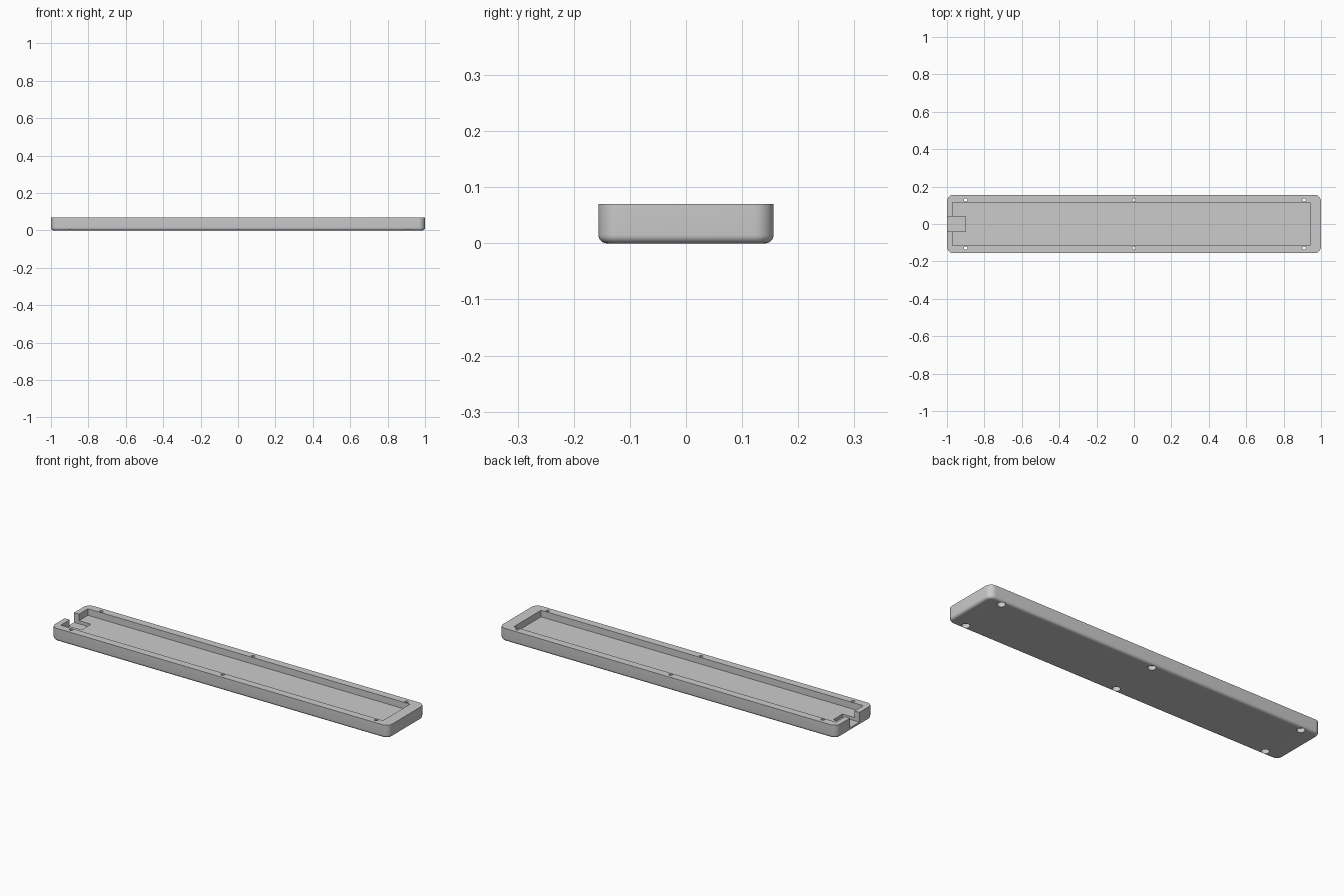
import bpy, bmesh, math

cube = bpy.data.objects.get("Cube")
if cube:
    bpy.data.objects.remove(cube, do_unlink=True)

HEIGHT = 0.07
FLOOR = 0.035

grey = bpy.data.materials.new("light_grey")
grey.use_nodes = True
grey.diffuse_color = (0.6, 0.6, 0.6, 1)
grey.node_tree.nodes["Principled BSDF"].inputs["Base Color"].default_value = (0.6, 0.6, 0.6, 1)


def add_object(name, bm):
    mesh = bpy.data.meshes.new(name)
    bm.to_mesh(mesh)
    bm.free()
    mesh.materials.append(grey)
    obj = bpy.data.objects.new(name, mesh)
    bpy.context.collection.objects.link(obj)
    return obj


def box(x, y, z):
    """Box spanning the given (low, high) ranges."""
    bm = bmesh.new()
    bmesh.ops.create_cube(bm, size=1)
    for v in bm.verts:
        for axis, (low, high) in enumerate((x, y, z)):
            v.co[axis] = low if v.co[axis] < 0 else high
    return bm


def cylinder(name, x, y, radius, low, high):
    bm = bmesh.new()
    bmesh.ops.create_cone(bm, cap_ends=True, segments=32, radius1=radius,
                          radius2=radius, depth=high - low)
    bmesh.ops.translate(bm, verts=bm.verts, vec=(x, y, (low + high) / 2))
    return add_object(name, bm)


def cut(target, cutter):
    cutter.hide_render = True
    mod = target.modifiers.new(cutter.name, "BOOLEAN")
    mod.operation = "DIFFERENCE"
    mod.solver = "EXACT"
    mod.object = cutter
    bpy.context.view_layer.objects.active = target
    bpy.ops.object.modifier_apply(modifier=mod.name)
    bpy.data.objects.remove(cutter, do_unlink=True)


# Tray body with round upright corners and a rounded lower edge
bm = box((-1, 1), (-0.156, 0.156), (0, HEIGHT))
upright = [e for e in bm.edges if abs(e.verts[0].co.z - e.verts[1].co.z) > 0.01]
bmesh.ops.bevel(bm, geom=upright, offset=0.035, segments=10, profile=0.5, affect="EDGES")
lower = [e for e in bm.edges if all(v.co.z < 0.001 for v in e.verts)]
bmesh.ops.bevel(bm, geom=lower, offset=0.015, segments=6, profile=0.5, affect="EDGES")
tray = add_object("tray_body", bm)

# Long pocket and the deeper cable slot at the end
cut(tray, add_object("pocket_cutter", box((-0.97, 0.94), (-0.115, 0.115), (FLOOR, 0.2))))
cut(tray, add_object("slot_cutter", box((-1.1, -0.9), (-0.04, 0.04), (0.018, 0.2))))

# Screw holes, counterbored from below
for x in (-0.9, 0, 0.91):
    for side in (-1, 1):
        y = side * 0.128
        cut(tray, cylinder("screw_hole_cutter", x, y, 0.009, -0.1, 0.2))
        cut(tray, cylinder("counterbore_cutter", x, y, 0.02, -0.1, 0.022))

bpy.ops.object.select_all(action="DESELECT")
tray.select_set(True)
bpy.context.view_layer.objects.active = tray
bpy.ops.object.shade_smooth_by_angle(angle=math.radians(30))
